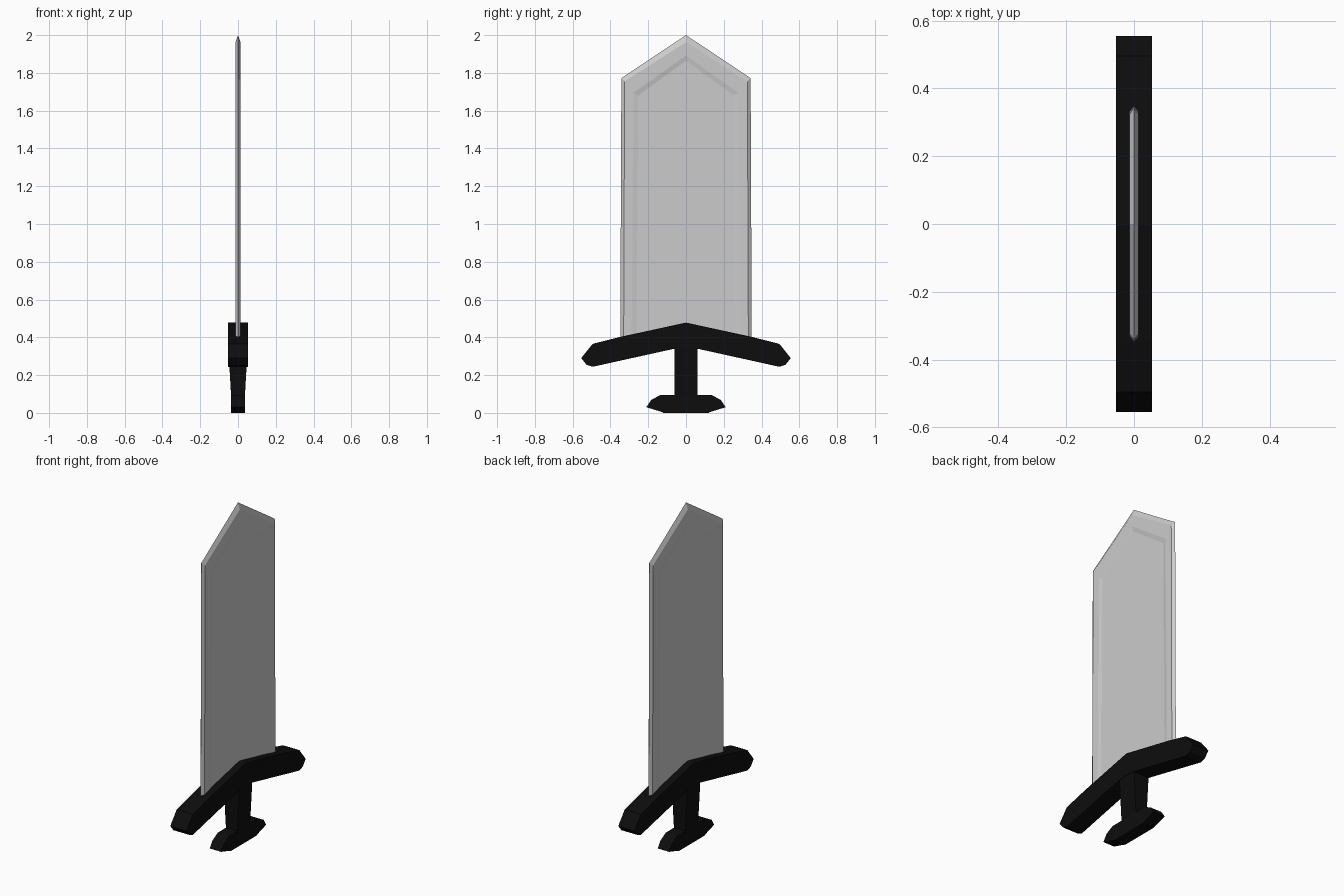
import bpy, bmesh

if "Cube" in bpy.data.objects:
    bpy.data.objects.remove(bpy.data.objects["Cube"])

black = bpy.data.materials.new("black")
black.diffuse_color = (0.004, 0.004, 0.004, 1)
black.use_nodes = True
black.node_tree.nodes["Principled BSDF"].inputs["Base Color"].default_value = black.diffuse_color


def finish(name, bm, mat=None):
    bmesh.ops.recalc_face_normals(bm, faces=bm.faces)
    mesh = bpy.data.meshes.new(name)
    bm.to_mesh(mesh)
    bm.free()
    obj = bpy.data.objects.new(name, mesh)
    bpy.context.collection.objects.link(obj)
    if mat:
        mesh.materials.append(mat)
    return obj


def loft(name, rings, mat=None):
    """Skin a chain of equal-length rings and cap both ends."""
    bm = bmesh.new()
    loops = [[bm.verts.new(p) for p in ring] for ring in rings]
    for a, b in zip(loops, loops[1:]):
        n = len(a)
        for i in range(n):
            j = (i + 1) % n
            bm.faces.new((a[i], a[j], b[j], b[i]))
    bm.faces.new(loops[0])
    bm.faces.new(loops[-1])
    return finish(name, bm, mat)


def slab(name, half, depth, mat):
    """Mirror a half profile (y, z) across y = 0 and give it thickness in x."""
    outline = half + [(-y, z) for y, z in reversed(half) if y > 0]
    return loft(name, [[(x, y, z) for y, z in outline] for x in (-depth, depth)], mat)


def blade_ring(x, base_w, w, shoulder, tip):
    return [(x, -base_w, 0.395), (x, base_w, 0.395), (x, w, shoulder),
            (x, 0, tip), (x, -w, shoulder)]


# Blade: sharp edge, ground bevel, flat rim and shallow sunken panel on each side
side = [(0.008, 0.262, 0.253, 1.68, 1.865),
        (0.013, 0.288, 0.277, 1.695, 1.892),
        (0.013, 0.330, 0.325, 1.755, 1.963)]
edge = [(0.0, 0.348, 0.342, 1.773, 2.0)]
back = [(-s[0],) + s[1:] for s in reversed(side)]
loft("blade", [blade_ring(*s) for s in side + edge + back])

# Crossguard with drooping arms
slab("crossguard", [(0, 0.478), (0.35, 0.402), (0.495, 0.365), (0.555, 0.29),
                    (0.527, 0.255), (0.495, 0.244), (0.06, 0.34), (0, 0.345)],
     0.053, black)

# Grip, thinner towards the pommel
loft("grip", [[(-d, -0.06, z), (d, -0.06, z), (d, 0.06, z), (-d, 0.06, z)]
              for z, d in ((0.08, 0.036), (0.36, 0.052))], black)

# Pommel
slab("pommel", [(0, 0.095), (0.135, 0.095), (0.185, 0.068), (0.21, 0.03),
                (0.125, 0.004), (0.12, 0.0), (0, 0.0)], 0.037, black)
